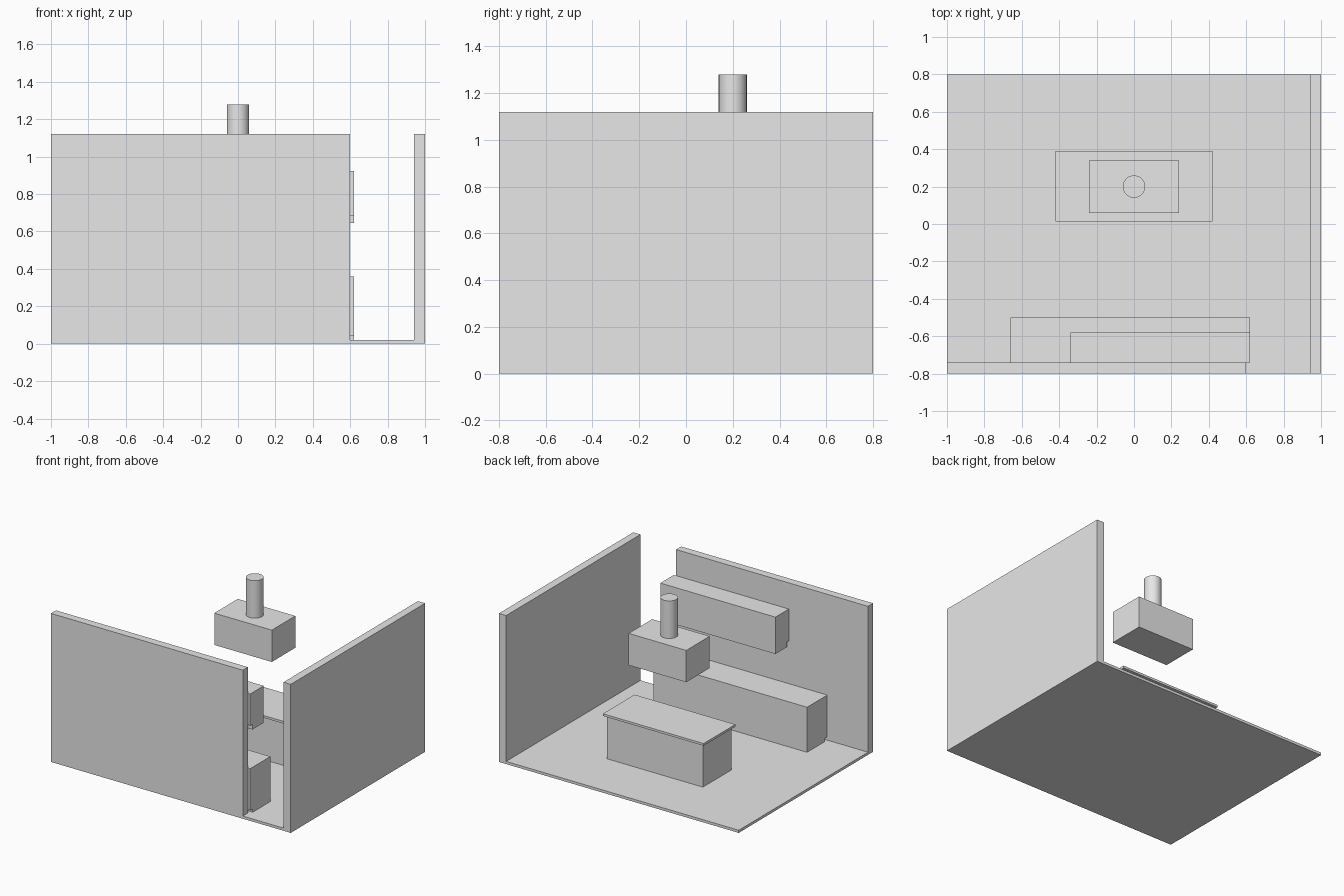
import bpy

if "Cube" in bpy.data.objects:
    bpy.data.objects.remove(bpy.data.objects["Cube"])

grey = bpy.data.materials.new("plain grey")
grey.diffuse_color = (0.8, 0.8, 0.8, 1)
grey.use_nodes = True
grey.node_tree.nodes["Principled BSDF"].inputs["Base Color"].default_value = grey.diffuse_color


def box(name, x, y, z):
    """Axis-aligned box from (min, max) ranges."""
    bpy.ops.mesh.primitive_cube_add(size=1)
    o = bpy.context.object
    o.name = name
    for v in o.data.vertices:
        v.co = [r[0] if c < 0 else r[1] for c, r in zip(v.co, (x, y, z))]
    o.data.materials.append(grey)
    return o


# Room shell
box("floor", (-1, 1), (-0.8, 0.8), (0, 0.02))
box("front_wall", (-1, 0.6), (-0.8, -0.74), (0, 1.12))
box("side_wall", (0.94, 1), (-0.8, 0.8), (0, 1.12))

# Cabinets along the front wall, each with a raised strip against the wall
box("base_cabinet", (-0.66, 0.62), (-0.71, -0.5), (0.02, 0.36))
box("base_cabinet_back", (-0.66, 0.62), (-0.74, -0.71), (0.045, 0.36))
box("wall_cabinet", (-0.34, 0.62), (-0.715, -0.58), (0.645, 0.923))
box("wall_cabinet_back", (-0.34, 0.62), (-0.74, -0.715), (0.684, 0.923))

# Island with overhanging worktop
box("island_body", (-0.4, 0.4), (0.03, 0.37), (0.02, 0.345))
box("island_worktop", (-0.42, 0.42), (0.013, 0.39), (0.345, 0.362))

# Extractor hood and round duct above the island
box("hood", (-0.24, 0.24), (0.06, 0.34), (0.757, 0.997))
bpy.ops.mesh.primitive_cylinder_add(vertices=32, radius=0.06, depth=0.283,
                                    location=(0, 0.2, 1.1385))
duct = bpy.context.object
duct.name = "hood_duct"
duct.data.materials.append(grey)
bpy.ops.object.shade_smooth_by_angle()
